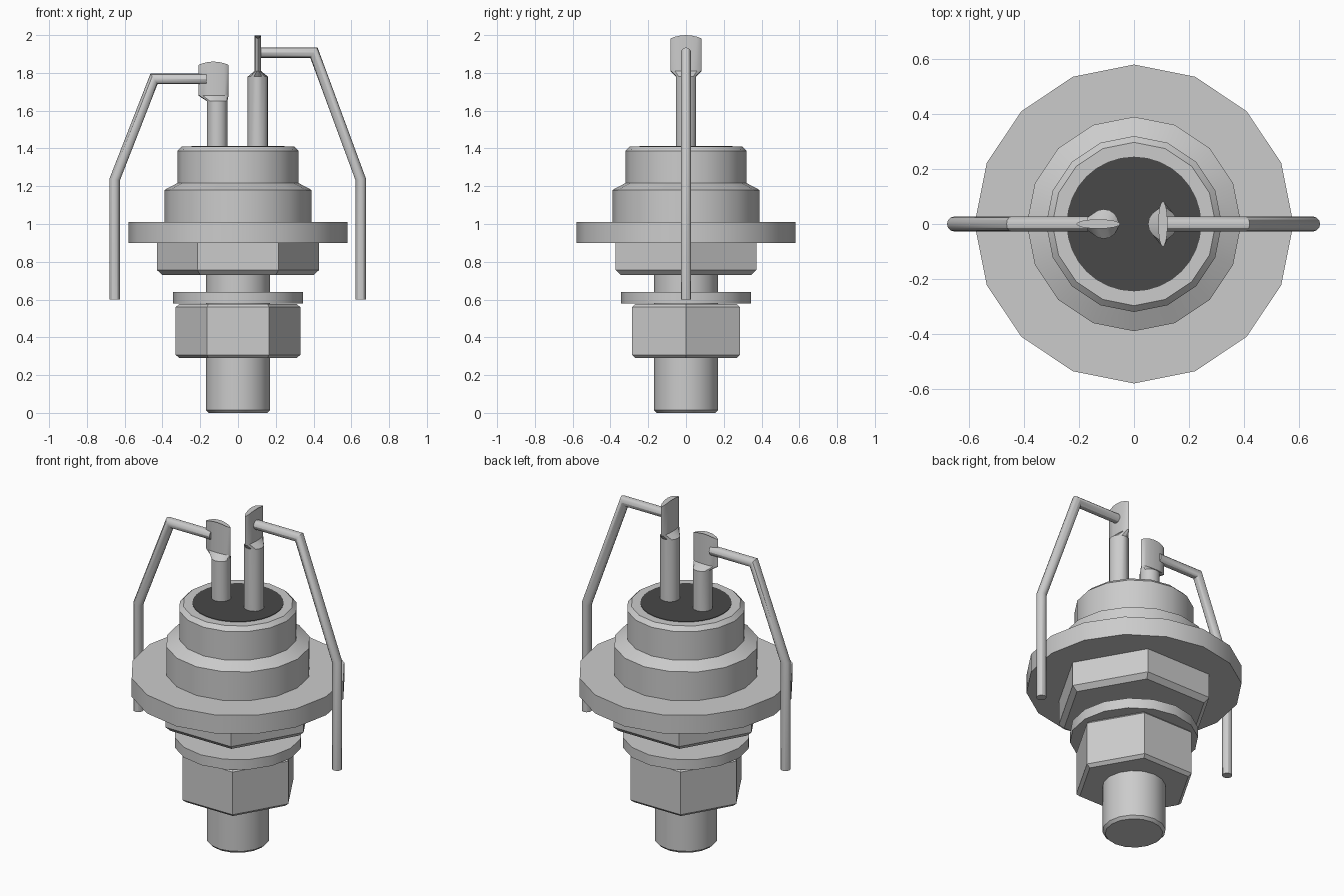
import bpy, bmesh, math
from mathutils import Vector

if "Cube" in bpy.data.objects:
    bpy.data.objects.remove(bpy.data.objects["Cube"], do_unlink=True)


def make_material(name, value):
    m = bpy.data.materials.new(name)
    m.use_nodes = True
    col = (value, value, value, 1)
    m.diffuse_color = col
    m.node_tree.nodes["Principled BSDF"].inputs["Base Color"].default_value = col
    return m


METAL = make_material("grey metal", 0.6)
SEAL = make_material("dark seal", 0.065)


def loft(name, rings, mat=METAL):
    """Skin a list of equal-length point rings and cap both ends."""
    bm = bmesh.new()
    loops = [[bm.verts.new(p) for p in ring] for ring in rings]
    n = len(loops[0])
    for a, b in zip(loops, loops[1:]):
        for i in range(n):
            j = (i + 1) % n
            bm.faces.new((a[i], a[j], b[j], b[i]))
    bm.faces.new(loops[0][::-1])
    bm.faces.new(loops[-1])
    bmesh.ops.recalc_face_normals(bm, faces=bm.faces)
    me = bpy.data.meshes.new(name)
    bm.to_mesh(me)
    bm.free()
    me.materials.append(mat)
    ob = bpy.data.objects.new(name, me)
    bpy.context.collection.objects.link(ob)
    bpy.ops.object.select_all(action='DESELECT')
    ob.select_set(True)
    bpy.context.view_layer.objects.active = ob
    bpy.ops.object.shade_smooth_by_angle(angle=math.radians(30))
    return ob


def ellipse(cx, rx, ry, z, n, arch=0.0):
    """Horizontal ring; arch lowers the ends of the longer axis."""
    pts = []
    for i in range(n):
        t = 2 * math.pi * i / n
        u = math.cos(t) if rx > ry else math.sin(t)
        pts.append(Vector((cx + rx * math.cos(t), ry * math.sin(t), z - arch * u * u)))
    return pts


def turned(name, profile, sides=16, mat=METAL):
    return loft(name, [ellipse(0, r, r, z, sides) for r, z in profile], mat)


# Threaded stud, nut and washer
turned("stud", [(0.155, 0), (0.17, 0.015), (0.17, 0.92)])
turned("nut", [(0.31, 0.29), (0.33, 0.307), (0.33, 0.56), (0.31, 0.577)], 6)
turned("washer", [(0.345, 0.58), (0.345, 0.64)])

# Hexagonal base, flange and stepped housing
turned("hex_base", [(0.40, 0.73), (0.43, 0.757), (0.43, 0.90)], 6)
turned("flange", [(0.58, 0.90), (0.58, 1.01)])
turned("housing", [(0.39, 1.0), (0.39, 1.18), (0.32, 1.217),
                   (0.32, 1.387), (0.297, 1.41)])
turned("seal_disc", [(0.245, 1.405), (0.245, 1.413)], 32, SEAL)


# Round pins whose tips are crushed into flat blades
def pin(name, x, shoulder, top, blade_x, half_x, half_y):
    n, r = 16, 0.054
    loft(name, [ellipse(x, r, r, 1.40, n),
                ellipse(x, r, r, shoulder, n),
                ellipse(blade_x, half_x, half_y, shoulder + 0.03, n),
                ellipse(blade_x, half_x, half_y, top, n, 0.018)])


pin("right_pin", -0.11, 1.65, 1.86, -0.13, 0.08, 0.017)
pin("left_pin", 0.105, 1.78, 2.0, 0.105, 0.017, 0.083)


# Bent wires, swept with mitred corners in the XZ plane
def wire(name, path, r=0.0275, n=12):
    pts = [Vector((x, 0, z)) for x, z in path]
    dirs = [(b - a).normalized() for a, b in zip(pts, pts[1:])]
    rings = []
    for i, p in enumerate(pts):
        d0, d1 = dirs[max(i - 1, 0)], dirs[min(i, len(dirs) - 1)]
        t = (d0 + d1).normalized()
        side = Vector((t.z, 0, -t.x)) / t.dot(d0)
        rings.append([p + side * (r * math.cos(2 * math.pi * k / n))
                      + Vector((0, r * math.sin(2 * math.pi * k / n), 0))
                      for k in range(n)])
    loft(name, rings)


wire("right_wire", [(-0.653, 0.6), (-0.653, 1.235), (-0.445, 1.768), (-0.168, 1.768)])
wire("left_wire", [(0.65, 0.6), (0.65, 1.235), (0.402, 1.907), (0.11, 1.907)])
